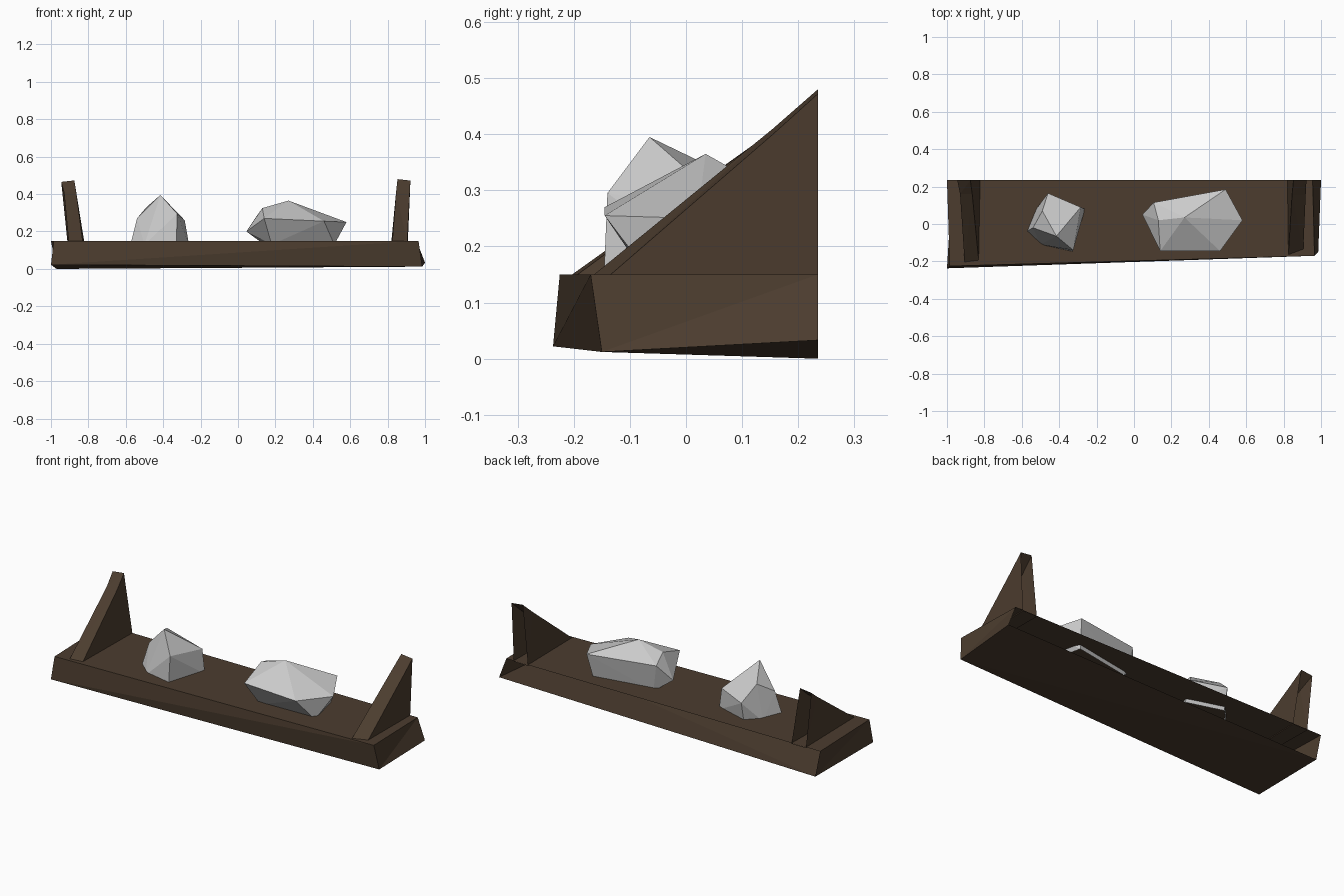
import bpy, bmesh

wood = bpy.data.materials.new("dark_wood")
wood.diffuse_color = (0.072, 0.046, 0.028, 1)


def finish(name, bm, mat=None):
    bmesh.ops.recalc_face_normals(bm, faces=bm.faces)
    me = bpy.data.meshes.new(name)
    bm.to_mesh(me)
    bm.free()
    ob = bpy.data.objects.new(name, me)
    bpy.context.collection.objects.link(ob)
    if mat:
        me.materials.append(mat)
    return ob


def bridge(name, a, b, skip=()):
    """Join two matching end profiles; skip lists sides left open (against the wall)."""
    bm = bmesh.new()
    va = [bm.verts.new(p) for p in a]
    vb = [bm.verts.new(p) for p in b]
    bm.faces.new(va)
    bm.faces.new(vb[::-1])
    n = len(a)
    for i in range(n):
        if i not in skip:
            j = (i + 1) % n
            bm.faces.new((va[i], vb[i], vb[j], va[j]))
    bmesh.ops.triangulate(bm, faces=bm.faces)
    return finish(name, bm, wood)


def rock(name, points, floor):
    """Faceted stone: hull of a few points, open where it sinks into the shelf."""
    bm = bmesh.new()
    for p in points:
        bm.verts.new(p)
    bmesh.ops.convex_hull(bm, input=bm.verts)
    base = [f for f in bm.faces if all(v.co.z < floor + 0.001 for v in f.verts)]
    ob_verts = [v for v in bm.verts if not v.link_faces]
    bmesh.ops.recalc_face_normals(bm, faces=bm.faces)
    bmesh.ops.delete(bm, geom=base, context='FACES')
    bmesh.ops.delete(bm, geom=ob_verts, context='VERTS')
    return finish(name, bm)


# Rough plank, left end to right end, open at the back
bridge("shelf_plank",
       [(-0.985, -0.225, 0.15), (-1.0, 0.235, 0.15), (-0.97, 0.235, 0.0), (-1.0, -0.237, 0.022)],
       [(0.965, -0.17, 0.15), (0.955, 0.235, 0.15), (1.0, 0.235, 0.033), (0.985, -0.15, 0.012)],
       skip=(1,))

# Leaning triangular brackets: front toe, top, back heel
bridge("left_bracket",
       [(-0.905, -0.21, 0.145), (-0.93, 0.16, 0.41), (-0.945, 0.235, 0.465), (-0.912, 0.235, 0.145)],
       [(-0.83, -0.2, 0.145), (-0.865, 0.16, 0.41), (-0.875, 0.235, 0.473), (-0.822, 0.235, 0.145)],
       skip=(2,))
bridge("right_bracket",
       [(0.825, -0.17, 0.145), (0.845, 0.155, 0.41), (0.853, 0.235, 0.48), (0.82, 0.235, 0.145)],
       [(0.905, -0.14, 0.145), (0.918, 0.155, 0.40), (0.922, 0.235, 0.472), (0.908, 0.235, 0.145)],
       skip=(2,))

# Stones resting on the shelf
rock("left_stone",
     [(-0.415, -0.065, 0.395), (-0.325, -0.14, 0.295), (-0.54, -0.02, 0.27),
      (-0.49, 0.07, 0.33), (-0.46, 0.165, 0.25), (-0.285, 0.09, 0.26),
      (-0.575, -0.04, 0.13), (-0.5, -0.11, 0.13), (-0.33, -0.147, 0.13),
      (-0.262, 0.08, 0.13), (-0.46, 0.14, 0.13), (-0.53, 0.07, 0.13)], 0.13)
rock("right_stone",
     [(0.045, 0.05, 0.2), (0.13, 0.02, 0.325), (0.27, 0.035, 0.365),
      (0.105, 0.115, 0.29), (0.49, 0.185, 0.28), (0.58, 0.02, 0.25),
      (0.14, -0.145, 0.27), (0.46, -0.145, 0.255),
      (0.18, -0.06, 0.13), (0.515, -0.05, 0.13), (0.47, 0.15, 0.13), (0.14, 0.09, 0.13)], 0.13)
